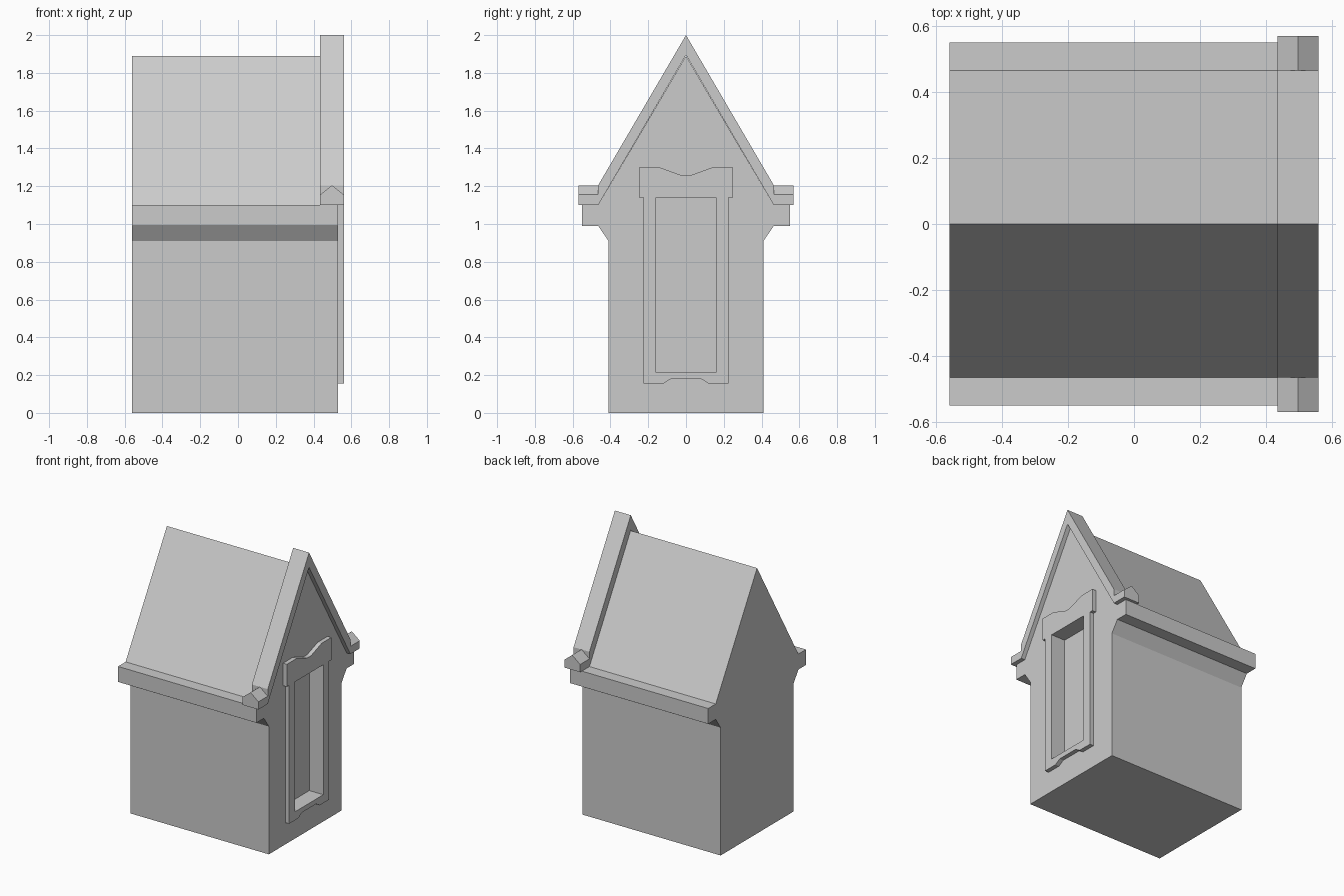
import bpy
import bmesh

cube = bpy.data.objects.get("Cube")
if cube:
    bpy.data.objects.remove(cube, do_unlink=True)

stone = bpy.data.materials.new("grey stone")
stone.use_nodes = True
colour = (0.6, 0.6, 0.6, 1)
stone.diffuse_color = colour
stone.node_tree.nodes["Principled BSDF"].inputs["Base Color"].default_value = colour


def mirrored(half):
    """Complete a half outline listed from bottom to top by mirroring it."""
    return half + [(-a, b) for a, b in reversed(half) if a != 0]


def prism(name, outline, start, end, axis="x"):
    """Extrude an outline of (horizontal, z) points along x or y."""
    bm = bmesh.new()

    def place(a, z, d):
        return bm.verts.new((d, a, z) if axis == "x" else (a, d, z))

    rings = [[place(a, z, d) for a, z in outline] for d in (start, end)]
    for ring in rings:
        bm.faces.new(ring)
    n = len(outline)
    for i in range(n):
        j = (i + 1) % n
        bm.faces.new((rings[0][i], rings[0][j], rings[1][j], rings[1][i]))
    bmesh.ops.recalc_face_normals(bm, faces=bm.faces)
    mesh = bpy.data.meshes.new(name)
    bm.to_mesh(mesh)
    bm.free()
    mesh.materials.append(stone)
    obj = bpy.data.objects.new(name, mesh)
    bpy.context.collection.objects.link(obj)
    return obj


# House body with flared eaves and steep roof
body = prism("house_body", mirrored([
    (0.41, 0), (0.41, 0.91), (0.465, 0.99), (0.55, 0.99),
    (0.55, 1.10), (0.465, 1.10), (0, 1.89)]), -0.56, 0.53)

# Raised coping along the gable
prism("gable_coping", [
    (0.465, 1.10), (0.465, 1.205), (0, 2.0), (-0.465, 1.205),
    (-0.465, 1.10), (0, 1.895)], 0.435, 0.56)

# Small ridged blocks at the feet of the coping
block = [(0.435, 1.10), (0.56, 1.10), (0.56, 1.155), (0.4975, 1.205), (0.435, 1.155)]
for side, name in ((1, "back_foot_block"), (-1, "front_foot_block")):
    prism(name, block, side * 0.465, side * 0.57, axis="y")

# Window surround with shaped head and sill
frame = prism("window_frame", mirrored([
    (0.08, 0.18), (0.12, 0.155), (0.225, 0.155), (0.225, 1.14), (0.25, 1.14),
    (0.25, 1.30), (0.14, 1.30), (0.03, 1.26), (0.015, 1.257)]), 0.52, 0.56)

# Recessed window opening cut through surround and wall
cutter = prism("window_cutter", mirrored([(0.16, 0.215), (0.16, 1.14)]), 0.45, 0.7)
cutter.hide_render = True
cutter.hide_viewport = True
for obj in (body, frame):
    cut = obj.modifiers.new("window opening", "BOOLEAN")
    cut.operation = "DIFFERENCE"
    cut.solver = "EXACT"
    cut.object = cutter
